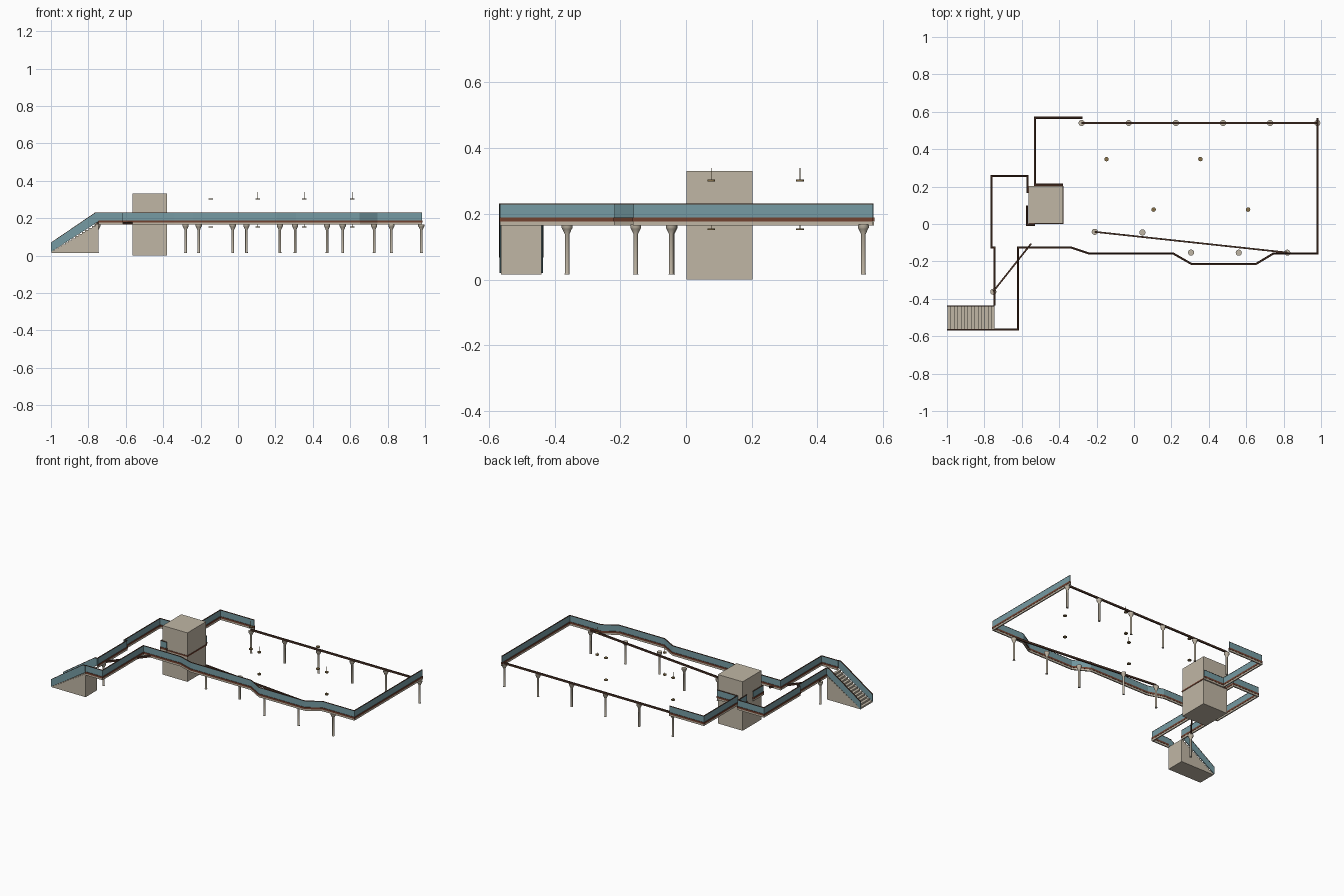
import bpy, bmesh, math
from mathutils import Vector

if "Cube" in bpy.data.objects:
    bpy.data.objects.remove(bpy.data.objects["Cube"])


def material(name, rgb):
    m = bpy.data.materials.new(name)
    m.diffuse_color = (*rgb, 1)
    m.use_nodes = True
    m.node_tree.nodes["Principled BSDF"].inputs["Base Color"].default_value = m.diffuse_color
    return m


CONCRETE = material("warm concrete", (0.53, 0.47, 0.375))
GLASS = material("teal glass", (0.18, 0.33, 0.37))
TRIM = material("red brown trim", (0.17, 0.055, 0.03))
BEAM = material("dark brown steel", (0.075, 0.035, 0.022))
LAMP = material("dull brass", (0.25, 0.17, 0.07))


def finish(bm, name, mat, smooth=False):
    bmesh.ops.recalc_face_normals(bm, faces=bm.faces)
    me = bpy.data.meshes.new(name)
    bm.to_mesh(me)
    bm.free()
    ob = bpy.data.objects.new(name, me)
    bpy.context.collection.objects.link(ob)
    me.materials.append(mat)
    if smooth:
        bpy.ops.object.select_all(action='DESELECT')
        ob.select_set(True)
        bpy.context.view_layer.objects.active = ob
        bpy.ops.object.shade_smooth_by_angle(angle=math.radians(35))
    return ob


def box(name, mat, x0, x1, y0, y1, z0, z1):
    bm = bmesh.new()
    bmesh.ops.create_cube(bm, size=1)
    for v in bm.verts:
        v.co = ((x0 + x1) / 2 + v.co.x * (x1 - x0),
                (y0 + y1) / 2 + v.co.y * (y1 - y0),
                (z0 + z1) / 2 + v.co.z * (z1 - z0))
    return finish(bm, name, mat)


def wall(name, mat, path, width, z0, z1):
    """Mitred strip of a given width and height along a plan polyline."""
    bm = bmesh.new()
    pts = [Vector(p) for p in path]
    rings = []
    for i, p in enumerate(pts):
        dirs = []
        if i > 0:
            dirs.append((p - pts[i - 1]).normalized())
        if i < len(pts) - 1:
            dirs.append((pts[i + 1] - p).normalized())
        n = [Vector((-d.y, d.x)) for d in dirs]
        mitre = (n[0] + n[-1]).normalized()
        off = mitre * (width / 2 / mitre.dot(n[0]))
        a, b = p + off, p - off
        rings.append([bm.verts.new((q.x, q.y, z))
                      for q, z in ((a, z0), (b, z0), (b, z1), (a, z1))])
    for r, s in zip(rings, rings[1:]):
        for k in range(4):
            bm.faces.new((r[k], r[(k + 1) % 4], s[(k + 1) % 4], s[k]))
    bm.faces.new(rings[0])
    bm.faces.new(rings[-1])
    return finish(bm, name, mat)


def side_profile(name, mat, outline, y0, y1):
    """Extrude an x-z outline across y."""
    bm = bmesh.new()
    face = bm.faces.new([bm.verts.new((x, y0, z)) for x, z in outline])
    res = bmesh.ops.extrude_face_region(bm, geom=[face])
    moved = [g for g in res["geom"] if isinstance(g, bmesh.types.BMVert)]
    bmesh.ops.translate(bm, verts=moved, vec=(0, y1 - y0, 0))
    return finish(bm, name, mat)


def lathe(name, mat, profile, x, y, sides):
    """Revolve a radius-height profile around a vertical axis."""
    bm = bmesh.new()
    rings = [[bm.verts.new((x + r * math.cos(2 * math.pi * k / sides),
                            y + r * math.sin(2 * math.pi * k / sides), z))
              for k in range(sides)] for r, z in profile]
    for a, b in zip(rings, rings[1:]):
        for k in range(sides):
            j = (k + 1) % sides
            bm.faces.new((a[k], a[j], b[j], b[k]))
    bm.faces.new(rings[0])
    bm.faces.new(rings[-1])
    return finish(bm, name, mat, smooth=True)


# Deck edge parapets: concrete edge, brown trim and glass
parapets = {
    "main_parapet": [(-0.745, -0.563), (-0.62, -0.563), (-0.62, -0.125), (-0.34, -0.125),
                     (-0.24, -0.158), (0.21, -0.158), (0.31, -0.215), (0.65, -0.215),
                     (0.745, -0.158), (0.98, -0.158), (0.98, 0.568)],
    "rear_parapet": [(-0.275, 0.568), (-0.53, 0.568), (-0.53, 0.21), (-0.38, 0.21)],
    "walkway_parapet": [(-0.57, 0.165), (-0.57, 0.257), (-0.763, 0.257), (-0.763, -0.125),
                        (-0.745, -0.125), (-0.745, -0.437)],
    "lift_parapet": [(-0.572, 0.10), (-0.572, -0.004), (-0.53, -0.004)],
}
for name, path in parapets.items():
    wall(name + "_edge", CONCRETE, path, 0.008, 0.165, 0.178)
    wall(name + "_trim", TRIM, path, 0.011, 0.177, 0.189)
    wall(name + "_glass", GLASS, path, 0.005, 0.189, 0.229)
    wall(name + "_handrail", BEAM, path, 0.007, 0.229, 0.231)

# Steel beams over the columns
for name, path in {
    "rear_beam": [(-0.28, 0.54), (0.98, 0.54)],
    "front_beam": [(-0.21, -0.042), (0.82, -0.153)],
    "walkway_beam": [(-0.752, -0.36), (-0.55, -0.105)],
}.items():
    wall(name, BEAM, path, 0.009, 0.167, 0.179)

# Columns with flared capitals
column_spots = [(-0.28 + 0.252 * i, 0.54) for i in range(6)]
column_spots += [(-0.21, -0.042), (0.045, -0.045), (0.305, -0.153),
                 (0.56, -0.153), (0.82, -0.153), (-0.752, -0.362)]
column_profile = [(0.008, 0.015), (0.0068, 0.02), (0.0068, 0.138),
                  (0.0145, 0.154), (0.0165, 0.157), (0.0165, 0.167)]
for x, y in column_spots:
    lathe("column", CONCRETE, column_profile, x, y, 12)

# Hanging lamps, above and below the deck
for x, y in [(-0.147, 0.347), (0.355, 0.347), (0.105, 0.077), (0.61, 0.077)]:
    for z, top in ((0.299, 0.34), (0.15, 0.166)):
        lathe("lamp_shade", LAMP, [(0.012, z), (0.012, z + 0.006)], x, y, 12)
        lathe("lamp_stem", LAMP, [(0.0012, z + 0.006), (0.0012, top)], x, y, 6)

# Lift tower with a thin band at deck level
box("lift_tower", CONCRETE, -0.565, -0.38, 0.002, 0.202, 0, 0.331)
wall("lift_band", TRIM, [(-0.565, 0.001), (-0.379, 0.001), (-0.379, 0.203), (-0.565, 0.203)],
     0.003, 0.169, 0.178)

# Solid stair flight
STEPS = 14
run, rise = 0.253 / STEPS, 0.155 / STEPS
outline = [(-0.745, 0.015), (-0.998, 0.015)]
for i in range(STEPS):
    outline += [(-0.998 + run * i, 0.015 + rise * (i + 1)),
                (-0.998 + run * (i + 1), 0.015 + rise * (i + 1))]
side_profile("stair_flight", CONCRETE, outline, -0.564, -0.44)

# Sloping stair balustrades
panel = [(-1, 0.02), (-0.745, 0.183), (-0.745, 0.229), (-0.762, 0.229), (-1, 0.068)]
cap = [(-1, 0.067), (-0.762, 0.228), (-0.745, 0.228),
       (-0.745, 0.231), (-0.763, 0.231), (-1, 0.070)]
for y in (-0.566, -0.438):
    side_profile("stair_glass", GLASS, panel, y - 0.0025, y + 0.0025)
    side_profile("stair_handrail", BEAM, cap, y - 0.0035, y + 0.0035)
